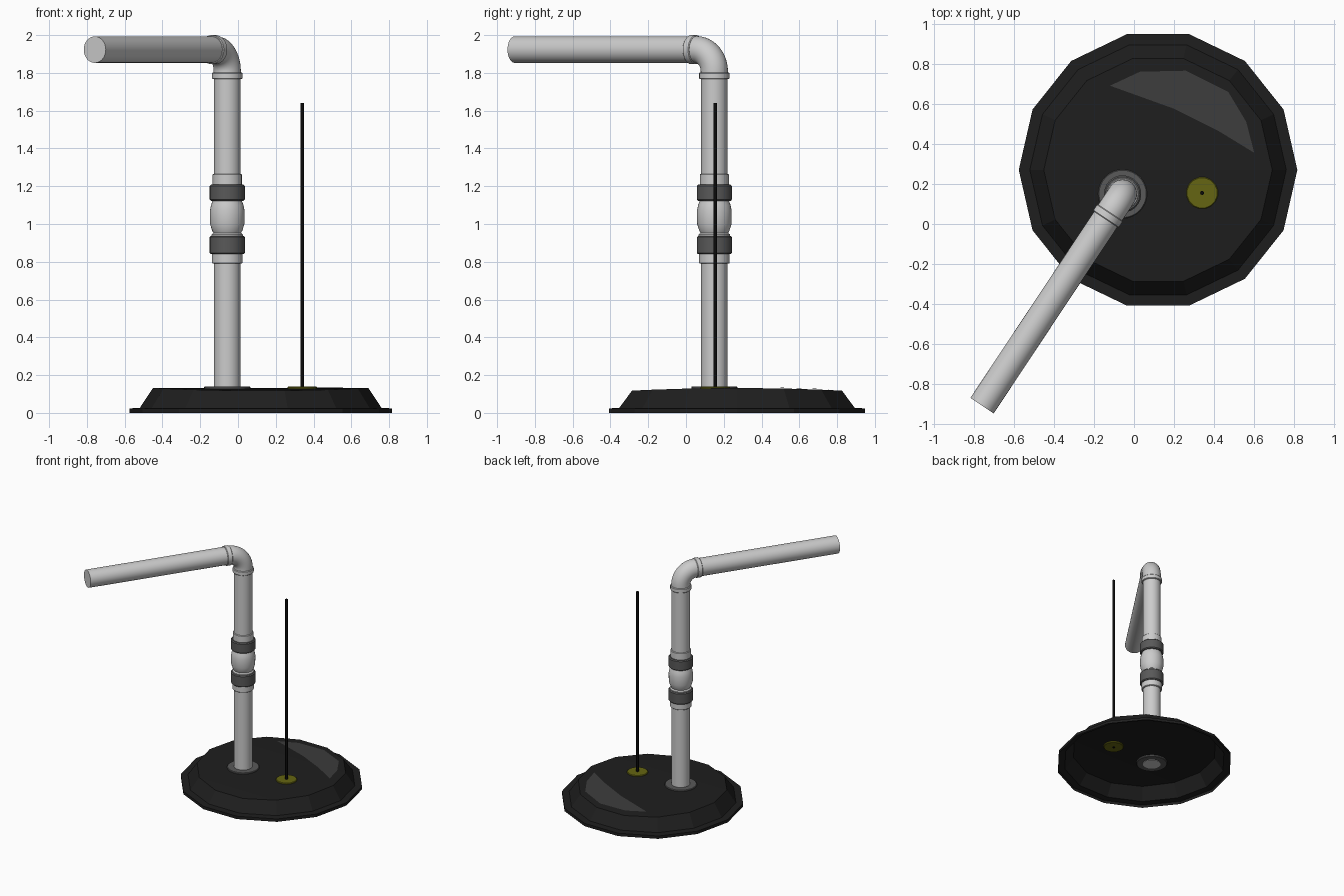
import bpy, bmesh, math
from mathutils import Vector

if "Cube" in bpy.data.objects:
    bpy.data.objects.remove(bpy.data.objects["Cube"])


def material(name, rgb):
    m = bpy.data.materials.new(name)
    m.diffuse_color = (*rgb, 1)
    m.use_nodes = True
    m.node_tree.nodes["Principled BSDF"].inputs["Base Color"].default_value = m.diffuse_color
    return m


BLACK = material("black_rubber", (0.013, 0.013, 0.013))
ROD = material("rod_black", (0.003, 0.003, 0.003))
PATCH = material("patch_grey", (0.045, 0.045, 0.045))
DARK = material("nut_grey", (0.1, 0.1, 0.1))
YELLOW = material("yellow", (0.13, 0.13, 0.006))


def finish(name, bm, mat=None, smooth=True):
    bmesh.ops.recalc_face_normals(bm, faces=bm.faces)
    me = bpy.data.meshes.new(name)
    bm.to_mesh(me)
    bm.free()
    ob = bpy.data.objects.new(name, me)
    bpy.context.collection.objects.link(ob)
    if mat:
        me.materials.append(mat)
    if smooth:
        bpy.ops.object.select_all(action='DESELECT')
        ob.select_set(True)
        bpy.context.view_layer.objects.active = ob
        bpy.ops.object.shade_smooth_by_angle(angle=math.radians(35))
    return ob


def tube(name, stations, n=32, mat=None):
    """Closed round body through stations of (centre, axis, radius)."""
    bm = bmesh.new()
    rings = []
    for c, axis, r in stations:
        u = SIDE
        v = axis.cross(u)
        rings.append([bm.verts.new(c + r * (math.cos(a) * u + math.sin(a) * v))
                      for a in (2 * math.pi * i / n for i in range(n))])
    for a, b in zip(rings, rings[1:]):
        for i in range(n):
            j = (i + 1) % n
            bm.faces.new((a[i], a[j], b[j], b[i]))
    bm.faces.new(rings[0])
    bm.faces.new(rings[-1])
    return finish(name, bm, mat)


UP = Vector((0, 0, 1))
OUT = Vector((-0.553, -0.833, 0)).normalized()   # direction of the side arm
SIDE = UP.cross(OUT)
PX, PY = -0.057, 0.15                            # riser position


def lathe(name, profile, n=32, mat=None, x=PX, y=PY):
    return tube(name, [(Vector((x, y, z)), UP, r) for r, z in profile], n, mat)


def band(name, r, z0, z1, b=0.004, **kw):
    return lathe(name, [(r - b, z0), (r, z0 + b), (r, z1 - b), (r - b, z1)], **kw)


# 14-sided hollow lid with a gently crowned top
CX, CY, N = 0.12, 0.27, 14


def crown(y):
    return 0.132 - 0.015 * ((y - CY) / 0.57) ** 2


bm = bmesh.new()
rings = []
for r, z in ((0.695, 0), (0.695, 0.024), (0.64, 0.026), (0.57, None)):
    ring = []
    for i in range(N):
        a = 2 * math.pi * i / N
        y = CY + r * math.sin(a)
        ring.append(bm.verts.new((CX + r * math.cos(a), y, crown(y) if z is None else z)))
    rings.append(ring)
for a, b in zip(rings, rings[1:]):
    for i in range(N):
        j = (i + 1) % N
        bm.faces.new((a[i], a[j], b[j], b[i]))
top = rings[-1]
# strips across x, mirrored front and back
for s in (1, -1):
    for k in range(3):
        bm.faces.new((top[s * k], top[s * (k + 1)], top[(7 - s * (k + 1)) % N], top[(7 - s * k) % N]))
lid = finish("lid", bm, BLACK, smooth=False)

# lighter flat segment on the lid
bm = bmesh.new()
patch = [(-0.12, 0.69), (0.03, 0.76), (0.26, 0.765), (0.47, 0.66), (0.56, 0.51),
         (0.60, 0.355), (0.42, 0.465), (0.20, 0.575)]
bm.faces.new([bm.verts.new((x, y, crown(y) + 0.004)) for x, y in patch])
finish("lid_patch", bm, PATCH, smooth=False)

# seals and float rod
band("pipe_grommet", 0.122, 0.118, 0.14, mat=DARK)
band("rod_grommet", 0.08, 0.12, 0.139, n=16, mat=YELLOW, x=0.34, y=0.155)
lathe("indicator_rod", [(0.01, 0.115), (0.01, 1.64)], 12, ROD, 0.34, 0.155)

# riser pipes and check valve
lathe("lower_pipe", [(0.07, 0.115), (0.07, 0.85)])
lathe("upper_pipe", [(0.07, 1.2), (0.07, 1.81)])
band("valve_lower_collar", 0.081, 0.79, 0.85)
band("valve_upper_collar", 0.077, 1.2, 1.265)
for label, z0, z1 in (("lower", 0.84, 0.937), ("upper", 1.122, 1.208)):
    band("valve_" + label + "_nut", 0.093, z0, z1, 0.007, n=24, mat=DARK)
lathe("valve_body", [(0.083, 0.93), (0.083, 0.945), (0.073, 0.952), (0.08, 0.965),
                     (0.091, 1.0), (0.092, 1.07), (0.086, 1.1), (0.075, 1.13)])

# elbow: vertical riser bending into the side arm
AXIS_Z, BEND = 1.923, 0.115
base = Vector((PX, PY, AXIS_Z - BEND))
elbow = [(base - UP * 0.03, UP, 0.072)]
for k in range(13):
    t = math.pi / 2 * k / 12
    c = base + OUT * BEND * (1 - math.cos(t)) + UP * BEND * math.sin(t)
    elbow.append((c, UP * math.cos(t) + OUT * math.sin(t), 0.072))
tube("elbow", elbow)
band("elbow_lower_collar", 0.08, 1.767, 1.802)
corner = Vector((PX, PY, AXIS_Z))


def arm(name, pts):
    tube(name, [(corner + OUT * d, OUT, r) for d, r in pts])


arm("elbow_arm_collar", [(0.112, 0.073), (0.116, 0.077), (0.148, 0.077), (0.152, 0.073)])
arm("side_arm_pipe", [(0.115, 0.07), (1.268, 0.07)])
